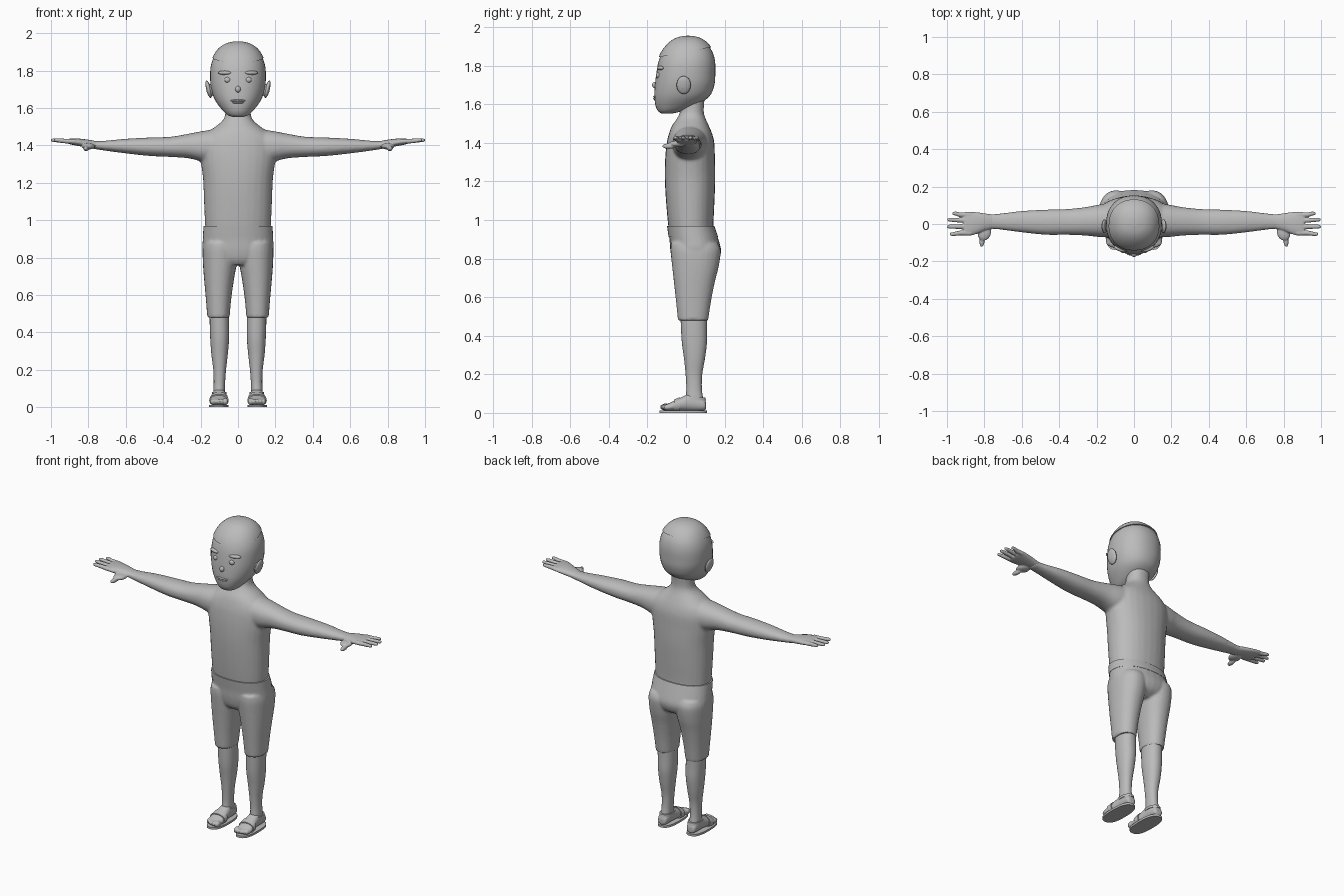
import bpy, bmesh, math
from mathutils import Matrix, Vector

grey = bpy.data.materials.new("plain grey")
grey.diffuse_color = (0.5, 0.5, 0.5, 1)


def spline(rows, steps):
    """Smoothly interpolate the ring table (Catmull-Rom)."""
    out = []
    for i in range(len(rows) - 1):
        p = [rows[max(0, min(len(rows) - 1, i + k))] for k in (-1, 0, 1, 2)]
        for s in range(steps):
            t = s / steps
            out.append([0.5 * (2 * b + (c - a) * t + (2 * a - 5 * b + 4 * c - d) * t * t
                               + (3 * b - a - 3 * c + d) * t ** 3) for a, b, c, d in zip(*p)])
    return out + [list(rows[-1])]


def loft(bm, axis, rows, side=1, power=2.2, n=28, steps=4):
    """Rings (position, a min, a max, b min, b max) along an axis, capped."""
    rings = []
    for t, a0, a1, b0, b1 in spline(rows, steps):
        ring = []
        for k in range(n):
            w = 2 * math.pi * k / n
            c, s = math.cos(w), math.sin(w)
            a = (a0 + a1) / 2 + (a1 - a0) / 2 * math.copysign(abs(c) ** (2 / power), c)
            b = (b0 + b1) / 2 + (b1 - b0) / 2 * math.copysign(abs(s) ** (2 / power), s)
            x, y, z = {"x": (t, a, b), "y": (a, t, b), "z": (a, b, t)}[axis]
            ring.append(bm.verts.new((x * side, y, z)))
        rings.append(ring)
    for r, q in zip(rings, rings[1:]):
        for k in range(n):
            bm.faces.new((r[k], r[(k + 1) % n], q[(k + 1) % n], q[k]))
    bm.faces.new(rings[0])
    bm.faces.new(rings[-1])


def blob(bm, pos, size, side=1, turn=0, axis="Y"):
    """Ellipsoid, mirrored by side."""
    m = (Matrix.Diagonal((side, 1, 1, 1)) @ Matrix.Translation(pos)
         @ Matrix.Rotation(math.radians(turn), 4, axis) @ Matrix.Diagonal((*size, 1)))
    bmesh.ops.create_uvsphere(bm, u_segments=20, v_segments=12, radius=1, matrix=m)


def finish(name, bm, voxel=0, smooth=0):
    bmesh.ops.recalc_face_normals(bm, faces=bm.faces)
    me = bpy.data.meshes.new(name)
    bm.to_mesh(me)
    bm.free()
    ob = bpy.data.objects.new(name, me)
    bpy.context.collection.objects.link(ob)
    me.materials.append(grey)
    bpy.ops.object.select_all(action="DESELECT")
    ob.select_set(True)
    bpy.context.view_layer.objects.active = ob
    if voxel:
        r = ob.modifiers.new("merge", "REMESH")
        r.mode, r.voxel_size = "VOXEL", voxel
        bpy.ops.object.modifier_apply(modifier="merge")
    if smooth:
        s = ob.modifiers.new("soften", "SMOOTH")
        s.factor, s.iterations = 0.5, smooth
        bpy.ops.object.modifier_apply(modifier="soften")
    bpy.ops.object.shade_smooth_by_angle(angle=math.radians(50))
    return ob


SIDES = (1, -1)

# Torso, neck and arms blended into one skin
bm = bmesh.new()
loft(bm, "z", [(0.90, -.170, .170, -.08, .145), (0.97, -.176, .176, -.092, .142),
               (1.10, -.182, .182, -.104, .148), (1.22, -.187, .187, -.110, .152),
               (1.32, -.200, .200, -.108, .150), (1.40, -.205, .205, -.100, .147),
               (1.45, -.185, .185, -.088, .135), (1.49, -.135, .135, -.072, .118),
               (1.53, -.085, .085, -.045, .100), (1.57, -.068, .068, -.030, .092),
               (1.66, -.068, .068, -.030, .100)])
for s in SIDES:
    loft(bm, "x", [(.08, -.07, .115, 1.30, 1.49), (.18, -.07, .105, 1.31, 1.478),
                   (.26, -.062, .09, 1.33, 1.463), (.36, -.058, .08, 1.338, 1.446),
                   (.47, -.058, .077, 1.343, 1.442), (.60, -.045, .07, 1.357, 1.435),
                   (.72, -.030, .056, 1.373, 1.424), (.79, -.026, .052, 1.384, 1.424)], s)
finish("torso_and_arms", bm, 0.008, 8)

# Hands: palm, four fingers and a thumb
for s in SIDES:
    bm = bmesh.new()
    loft(bm, "x", [(.75, -.024, .05, 1.381, 1.421), (.80, -.036, .057, 1.388, 1.430),
                   (.85, -.056, .064, 1.396, 1.436), (.895, -.064, .066, 1.405, 1.436),
                   (.91, -.058, .060, 1.410, 1.433)], s)
    for y0, y1, tip in ((.050, .056, .972), (.020, .023, .998), (-.014, -.014, 1.0), (-.048, -.054, .985)):
        loft(bm, "x", [(.87, y0 - .014, y0 + .014, 1.407, 1.433), (.93, y0 - .013, y0 + .013, 1.411, 1.436),
                       (tip - .02, y1 - .011, y1 + .011, 1.417, 1.437),
                       (tip - .005, y1 - .009, y1 + .009, 1.419, 1.436),
                       (tip, y1 - .004, y1 + .004, 1.424, 1.433)], s, 2, 12, 2)
    blob(bm, (.80, -.045, 1.395), (.036, .045, .017), s, 15, "Z")
    blob(bm, (.812, -.088, 1.383), (.014, .036, .014), s, 5, "Z")
    finish("left_hand" if s > 0 else "right_hand", bm, 0.004, 3)

# Shorts
bm = bmesh.new()
loft(bm, "z", [(.76, -.10, .10, -.05, .12), (.79, -.16, .16, -.07, .165), (.84, -.189, .189, -.081, .182),
               (.90, -.188, .188, -.086, .168), (.965, -.182, .182, -.096, .146)])
for s in SIDES:
    loft(bm, "z", [(.48, .045, .164, -.042, .115), (.58, .036, .172, -.052, .130),
                   (.68, .022, .181, -.063, .150), (.76, .008, .187, -.072, .170),
                   (.84, .0, .189, -.080, .180), (.88, .01, .18, -.078, .165)], s)
finish("shorts", bm, 0.0075, 3)

# Waistband around the top of the shorts
bm = bmesh.new()
loft(bm, "z", [(.912, -.188, .188, -.090, .166), (.968, -.184, .184, -.098, .148)], n=40, steps=2)
finish("waistband", bm)

for s in SIDES:
    tag = "left_" if s > 0 else "right_"
    # Lower leg
    bm = bmesh.new()
    loft(bm, "z", [(.04, .070, .132, .010, .096), (.08, .070, .132, .000, .088), (.13, .069, .130, .002, .082),
                   (.20, .064, .132, -.002, .084), (.28, .055, .142, -.010, .098),
                   (.36, .048, .148, -.021, .108), (.44, .047, .151, -.026, .108),
                   (.54, .050, .152, -.030, .110)], s)
    finish(tag + "leg", bm)
    # Foot with toes
    bm = bmesh.new()
    loft(bm, "y", [(.104, .085, .118, .022, .050), (.095, .072, .131, .012, .072), (.06, .066, .135, .01, .094),
                   (.02, .064, .137, .01, .100), (-.02, .060, .142, .01, .083), (-.06, .056, .149, .01, .064),
                   (-.09, .055, .151, .01, .050), (-.108, .062, .146, .012, .042)], s)
    for x, y, r in ((.067, -.107, .015), (.086, -.111, .012), (.104, -.107, .0115),
                    (.121, -.101, .011), (.137, -.093, .011)):
        blob(bm, (x, y, .03), (r, .024, r + .004), s)
    finish(tag + "foot", bm, 0.004, 3)
    # Sandal sole
    bm = bmesh.new()
    loft(bm, "z", [(0, .050, .155, -.138, .108), (.013, .050, .155, -.138, .108)], s, 2.6, 36, 1)
    finish(tag + "sole", bm)
    # Sandal straps
    bm = bmesh.new()
    loft(bm, "y", [(-.030, .053, .149, .004, .082), (-.062, .050, .154, .004, .069)], s, 2.2, 28, 2)
    loft(bm, "z", [(.064, .062, .138, -.018, .104), (.080, .062, .138, -.012, .100)], s, 2.2, 28, 1)
    finish(tag + "straps", bm)

# Head
HEAD = [(1.552, -.025, .025, -.125, -.075), (1.562, -.055, .055, -.142, -.030),
        (1.59, -.085, .085, -.157, .045), (1.64, -.122, .122, -.164, .120),
        (1.70, -.143, .143, -.161, .147), (1.76, -.149, .149, -.154, .152),
        (1.82, -.146, .146, -.143, .151), (1.87, -.130, .130, -.122, .138),
        (1.91, -.103, .103, -.090, .110), (1.935, -.068, .068, -.055, .076),
        (1.946, -.030, .030, -.018, .040), (1.948, -.008, .008, .004, .016)]
bm = bmesh.new()
loft(bm, "z", HEAD, n=40)
finish("head", bm)

# Hair cap: enlarged crown trimmed along a sloping hairline
bm = bmesh.new()
loft(bm, "z", HEAD, n=40)
bmesh.ops.transform(bm, verts=bm.verts, matrix=Matrix.Translation((0, 0, 1.72))
                    @ Matrix.Diagonal((1.03, 1.04, 1.034, 1)) @ Matrix.Translation((0, 0, -1.72)))
cut = bmesh.ops.bisect_plane(bm, geom=bm.verts[:] + bm.edges[:] + bm.faces[:],
                             plane_co=(0, -.14, 1.845), plane_no=Vector((0, -.19, 1)), clear_inner=True)
bmesh.ops.holes_fill(bm, edges=[e for e in bm.edges if e.is_boundary])
finish("hair", bm)

# Face details
for s in SIDES:
    tag = "left_" if s > 0 else "right_"
    bm = bmesh.new()
    blob(bm, (.056, -.143, 1.75), (.017, .012, .015), s)
    finish(tag + "eye", bm)
    bm = bmesh.new()
    blob(bm, (.072, -.133, 1.788), (.037, .014, .011), s, 18, "Z")
    finish(tag + "eyebrow", bm)
    bm = bmesh.new()
    blob(bm, (.157, -.012, 1.70), (.013, .037, .048), s, 14, "Y")
    blob(bm, (.149, -.015, 1.695), (.020, .026, .034), s, 14, "Y")
    finish(tag + "ear", bm)

bm = bmesh.new()
blob(bm, (0, -.161, 1.70), (.015, .015, .017))
finish("nose", bm)

bm = bmesh.new()
blob(bm, (0, -.158, 1.639), (.040, .012, .007))
blob(bm, (0, -.158, 1.629), (.030, .012, .007))
finish("lips", bm)
